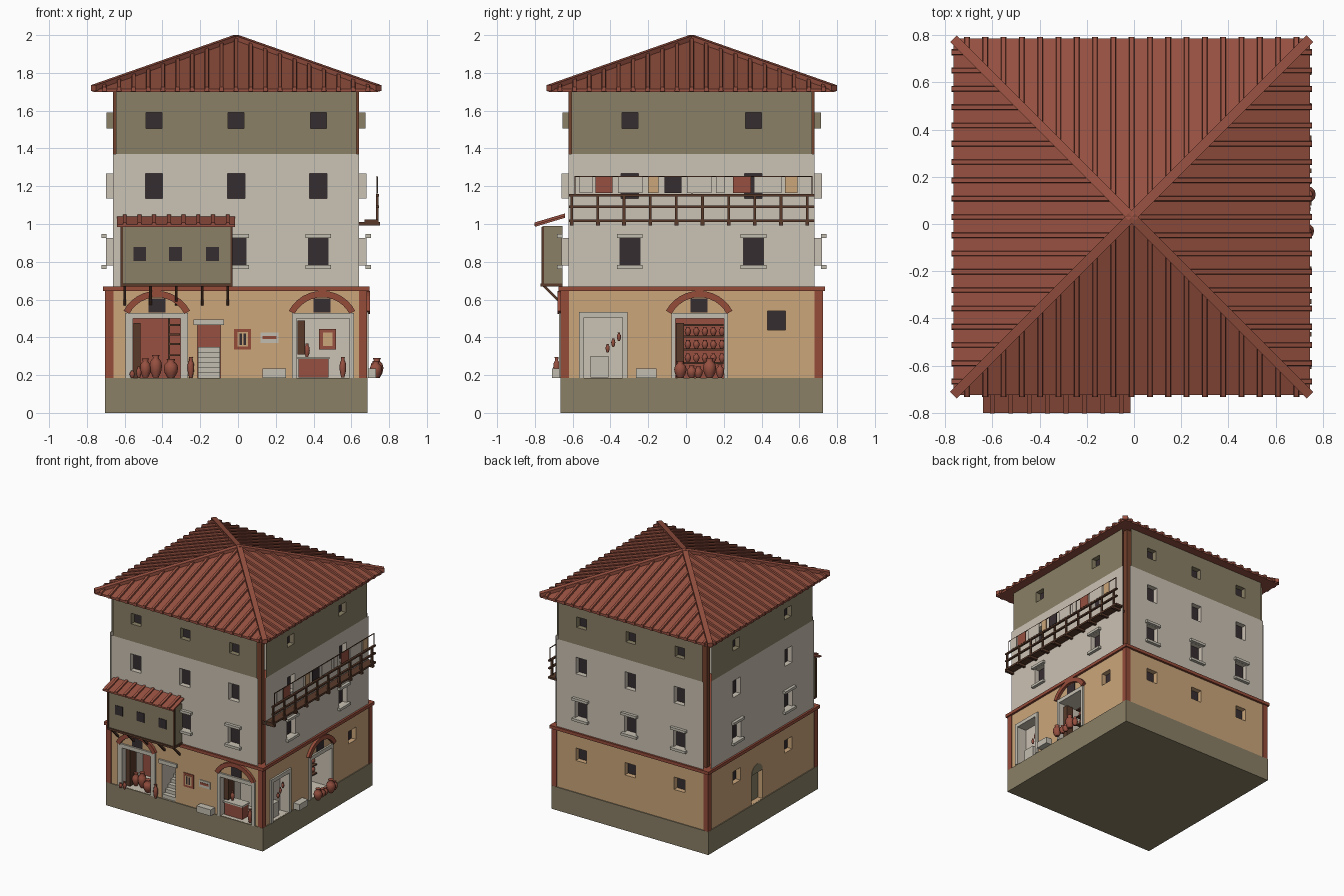
import bpy, bmesh, math
from mathutils import Matrix, Vector

if "Cube" in bpy.data.objects:
    bpy.data.objects.remove(bpy.data.objects["Cube"])

CENTRE = Vector((-0.01, 0.03, 0))


def material(name, r, g, b):
    m = bpy.data.materials.new(name)
    m.diffuse_color = [((c / 255 + 0.055) / 1.055) ** 2.4 for c in (r, g, b)] + [1]
    m.use_nodes = True
    m.node_tree.nodes["Principled BSDF"].inputs["Base Color"].default_value = m.diffuse_color
    return m


OLIVE = material("olive_plaster", 138, 128, 102)
TAN = material("tan_plaster", 203, 166, 123)
WHITE = material("white_plaster", 203, 194, 180)
RED = material("terracotta", 150, 80, 64)
BRICK = material("brick_red", 150, 76, 58)
DARK = material("dark_opening", 54, 45, 48)
WOOD = material("dark_wood", 88, 58, 42)
POST = material("post_brown", 116, 66, 46)
STONE = material("pale_stone", 196, 190, 176)


# local frame of a wall: u along it, v outward from the centre; side 0 front, 1 right, 2 back, 3 left
def world(side, p):
    return Matrix.Rotation(side * math.pi / 2, 3, 'Z') @ Vector((p[0], -p[1], p[2])) + CENTRE


def finish(name, bm, mats):
    me = bpy.data.meshes.new(name)
    bm.to_mesh(me)
    bm.free()
    for m in mats:
        me.materials.append(m)
    ob = bpy.data.objects.new(name, me)
    bpy.context.collection.objects.link(ob)
    return ob


# each solid is a cross-section swept along a vector
def part(name, mat, solids, sides=(0,)):
    bm = bmesh.new()
    for s in sides:
        for pts, vec in solids:
            a = [bm.verts.new(world(s, p)) for p in pts]
            b = [bm.verts.new(world(s, Vector(p) + Vector(vec))) for p in pts]
            bm.faces.new(a)
            bm.faces.new(b[::-1])
            for i in range(len(a)):
                j = (i + 1) % len(a)
                bm.faces.new((a[i], b[i], b[j], a[j]))
    bmesh.ops.recalc_face_normals(bm, faces=bm.faces)
    return finish(name, bm, [mat])


def sweep_u(u0, u1, vz):
    return [(u0, v, z) for v, z in vz], (u1 - u0, 0, 0)


def box(u0, u1, v0, v1, z0, z1):
    return sweep_u(u0, u1, [(v0, z0), (v0, z1), (v1, z1), (v1, z0)])


def square(h, z0, z1):
    return box(-h, h, -h, h, z0, z1)


# wall panel with recessed openings: (u0, u1, z0, z1, depth, back material, reveal material)
def panel(name, side, half, v, z0, z1, wall, holes):
    mats = [wall, DARK, RED, WHITE, OLIVE]
    bm = bmesh.new()

    def quad(pts, m):
        bm.faces.new([bm.verts.new(world(side, p)) for p in pts]).material_index = mats.index(m)

    def rect(a, b, c, d, depth=0):
        return [(a, v - depth, c), (b, v - depth, c), (b, v - depth, d), (a, v - depth, d)]
    us = sorted({-half, half, *[x for h in holes for x in h[:2]]})
    zs = sorted({z0, z1, *[x for h in holes for x in h[2:4]]})
    for a, b in zip(us, us[1:]):
        for c, d in zip(zs, zs[1:]):
            mu, mz = (a + b) / 2, (c + d) / 2
            if not any(h[0] < mu < h[1] and h[2] < mz < h[3] for h in holes):
                quad(rect(a, b, c, d), wall)
    for *r, depth, back, reveal in holes:
        f, k = rect(*r), rect(*r, depth)
        quad(k, back)
        for i in range(4):
            j = (i + 1) % 4
            quad((f[i], f[j], k[j], k[i]), reveal)
    return finish(name, bm, mats)


def window(u, w, z0, z1, wall):
    return (u - w / 2, u + w / 2, z0, z1, 0.04, DARK, wall)


# base, bands and corner posts
part("base", OLIVE, [square(0.695, 0, 0.185)])
part("floor_band", BRICK, [square(0.705, 0.645, 0.67)])
part("ground_corner_posts", BRICK, [box(0.65, 0.694, 0.65, 0.694, 0.185, 0.646)], range(4))
part("inner_corner_posts", POST, [box(0.61, 0.651, 0.61, 0.651, 0.185, 1.70)], range(4))

# walls of the three storeys
SHOP_L, SHOP_R, STAIR = (-0.545, -0.295), (0.32, 0.60), (-0.204, -0.083)
SHOP_S, DOOR_S = (-0.085, 0.17), (-0.57, -0.365)
ground = {
    0: [(*SHOP_L, 0.186, 0.50, 0.25, RED, WHITE), (*SHOP_R, 0.186, 0.50, 0.25, WHITE, WHITE),
        (*STAIR, 0.186, 0.465, 0.25, RED, WHITE)],
    1: [(*SHOP_S, 0.186, 0.50, 0.2, RED, WHITE), (*DOOR_S, 0.186, 0.505, 0.07, WHITE, WHITE),
        window(0.45, 0.095, 0.44, 0.54, TAN)],
    2: [window(u, 0.095, 0.44, 0.54, TAN) for u in (-0.435, 0, 0.435)],
    3: [window(u, 0.095, 0.44, 0.54, TAN) for u in (-0.327, 0.327)]
    + [(-0.14, 0.0, 0.186, 0.42, 0.04, OLIVE, TAN)]}
for s in range(4):
    us = (-0.435, 0, 0.435) if s % 2 == 0 else (-0.327, 0.327)
    panel("ground_wall", s, 0.651, 0.688, 0.185, 0.646, TAN, ground[s])
    panel("middle_wall", s, 0.651, 0.69, 0.67, 1.37, WHITE,
          [window(u, 0.105, 0.78, 0.925, WHITE) for u in us]
          + [window(u, 0.092, 1.135, 1.268, WHITE) for u in us])
    panel("top_wall", s, 0.637, 0.685, 1.36, 1.71, OLIVE, [window(u, 0.085, 1.505, 1.59, OLIVE) for u in us])
    part("sills_and_lintels", STONE, [box(u - 0.068, u + 0.068, 0.685, 0.713, z, z + 0.02)
                                      for u in us for z in (0.763, 0.926)], (s,))
part("arched_door_head", OLIVE, [([(-0.07 + 0.07 * math.cos(t * math.pi / 8), 0.685,
     0.42 + 0.07 * math.sin(t * math.pi / 8)) for t in range(9)], (0, 0.006, 0))], (3,))


# shop fronts: stone frame, brick arch and fanlight
def arch(c):
    ang = [math.radians(-62 + 124 * i / 12) for i in range(13)]
    pts = [(c + 0.199 * math.sin(a), 0.68, 0.447 + 0.199 * math.cos(a)) for a in ang]
    pts += [(c + 0.165 * math.sin(a), 0.68, 0.447 + 0.165 * math.cos(a)) for a in ang[::-1]]
    return pts, (0, 0.03, 0)


def frame(u0, u1, w, top):
    return [box(u0 - w, u0, 0.68, 0.702, 0.185, top), box(u1, u1 + w, 0.68, 0.702, 0.185, top),
            box(u0 - w, u1 + w, 0.68, 0.702, top, top + 0.03)]


part("front_shop_frames", STONE, frame(*SHOP_L, 0.04, 0.50) + frame(*SHOP_R, 0.025, 0.50))
part("side_shop_frames", STONE, frame(*SHOP_S, 0.022, 0.50) + frame(*DOOR_S, 0.026, 0.505), (1,))
part("stair_door_lintel", STONE, [box(-0.225, -0.065, 0.68, 0.702, 0.465, 0.495)])
part("front_arches", BRICK, [arch(-0.42), arch(0.455)])
part("side_arch", BRICK, [arch(0.04)], (1,))
part("front_fanlights", DARK, [box(c - 0.045, c + 0.045, 0.685, 0.691, 0.532, 0.605) for c in (-0.42, 0.455)])
part("side_fanlight", DARK, [box(-0.005, 0.085, 0.685, 0.691, 0.532, 0.605)], (1,))

# shop fittings
part("stair_steps", STONE, [box(-0.203, -0.084, 0.44, 0.68 - 0.035 * i, 0.186, 0.215 + 0.027 * i) for i in range(6)])
part("front_door_leaves", WOOD, [box(-0.543, -0.505, 0.58, 0.66, 0.187, 0.475), box(0.325, 0.365, 0.58, 0.66, 0.31, 0.49)])
part("side_door_leaf", WOOD, [box(-0.083, -0.04, 0.6, 0.66, 0.187, 0.475)], (1,))
part("front_shelves", WOOD, [box(-0.35, -0.296, 0.44, 0.56, z, z + 0.01) for z in (0.3, 0.36, 0.41, 0.46)]
     + [box(-0.36, -0.35, 0.44, 0.56, 0.187, 0.499)])
part("side_shelves", WOOD, [box(-0.04, 0.169, 0.49, 0.57, z, z + 0.01) for z in (0.26, 0.33, 0.40, 0.46)], (1,))
part("counter", RED, [box(0.33, 0.49, 0.58, 0.66, 0.187, 0.285)])
part("counter_top", STONE, [box(0.325, 0.495, 0.575, 0.668, 0.285, 0.297)])
part("shop_sign", RED, [box(0.44, 0.53, 0.44, 0.446, 0.335, 0.445)])
part("shop_sign_panel", TAN, [box(0.46, 0.51, 0.44, 0.45, 0.355, 0.425)])
part("stone_block", STONE, [box(-0.535, -0.44, 0.62, 0.66, 0.187, 0.30)], (1,))
part("front_bench", STONE, [box(0.14, 0.265, 0.685, 0.74, 0.185, 0.235)])
part("side_bench", STONE, [box(-0.295, -0.185, 0.685, 0.74, 0.185, 0.235)], (1,))

# wall niche and plaque
part("niche_border", BRICK, [box(-0.01, 0.08, 0.685, 0.694, 0.335, 0.445)])
part("niche_panel", TAN, [box(0.007, 0.063, 0.69, 0.697, 0.352, 0.428)])
part("niche_bars", DARK, [box(u, u + 0.012, 0.69, 0.699, 0.36, 0.42) for u in (0.018, 0.04)])
part("plaque", STONE, [box(0.13, 0.225, 0.685, 0.694, 0.37, 0.425)])
part("plaque_stripe", BRICK, [box(0.14, 0.215, 0.69, 0.697, 0.39, 0.408)])


# turned pots: (u, v, base z, radius, height)
def pots(name, side, items):
    bm = bmesh.new()
    for u, v, z, r, h in items:
        prof = [(0.45, 0), (0.85, 0.25), (1, 0.5), (0.85, 0.72), (0.45, 0.86), (0.6, 1)]
        rings = [[bm.verts.new(world(side, (u + r * k * math.cos(i * math.pi / 6),
                                            v + r * k * math.sin(i * math.pi / 6), z + h * t)))
                  for i in range(12)] for k, t in prof]
        for a, b in zip(rings, rings[1:]):
            for i in range(12):
                bm.faces.new((a[i], a[i - 1], b[i - 1], b[i])).smooth = True
        bm.faces.new(rings[0])
        bm.faces.new(rings[-1])
    bmesh.ops.recalc_face_normals(bm, faces=bm.faces)
    finish(name, bm, [RED])


pots("front_pots", 0, [(-0.345, 0.66, 0.185, 0.038, 0.1), (-0.425, 0.62, 0.187, 0.033, 0.12),
                       (-0.48, 0.62, 0.187, 0.03, 0.1), (-0.55, 0.715, 0.185, 0.014, 0.04),
                       (-0.515, 0.715, 0.185, 0.014, 0.06), (-0.24, 0.715, 0.185, 0.018, 0.11),
                       (0.565, 0.67, 0.187, 0.018, 0.11), (0.375, 0.62, 0.297, 0.015, 0.07)])
pots("side_pots", 1, [(-0.06, 0.74, 0.185, 0.033, 0.09), (0.0, 0.735, 0.185, 0.026, 0.065),
                      (0.035, 0.735, 0.185, 0.024, 0.06), (0.095, 0.745, 0.185, 0.035, 0.105),
                      (0.15, 0.74, 0.185, 0.022, 0.07)])
pots("shelf_pots", 1, [(-0.02 + 0.045 * i, 0.54, z, 0.017, 0.045) for i in range(5) for z in (0.27, 0.34, 0.41)])
pots("hanging_pots", 1, [(-0.445 + 0.03 * i, 0.655, 0.32 + 0.03 * i, 0.011, 0.045) for i in range(3)])

# front bay with its lean-to roof and struts
part("bay", OLIVE, [box(-0.605, -0.025, 0.685, 0.79, 0.68, 0.99)])
part("bay_windows", DARK, [box(u - 0.034, u + 0.034, 0.785, 0.794, 0.805, 0.878) for u in (-0.51, -0.32, -0.125)])
part("bay_frame", WOOD, [box(u, u + 0.012, 0.782, 0.796, 0.675, 0.985) for u in (-0.612, -0.03)]
     + [box(-0.612, -0.018, 0.685, 0.8, 0.668, 0.684)])
part("bay_struts", WOOD, [sweep_u(u - 0.007, u + 0.007, [(0.79, 0.67), (0.77, 0.67), (0.685, 0.585), (0.685, 0.565)])
                          for u in (-0.59, -0.453, -0.316, -0.18, -0.045)])
part("bay_roof", RED, [sweep_u(-0.63, -0.005, [(0.83, 0.985), (0.83, 0.997), (0.67, 1.045), (0.67, 1.033)])]
     + [sweep_u(-0.6 + 0.078 * i, -0.58 + 0.078 * i, [(0.832, 0.99), (0.832, 1.008), (0.67, 1.056), (0.67, 1.04)])
        for i in range(8)])

# balcony on the right side with drying cloths
posts = [-0.635 + 0.1385 * i for i in range(10)]
part("balcony_floor", WOOD, [box(-0.65, 0.65, 0.68, 0.755, 1.01, 1.025)]
     + [box(u - 0.01, u + 0.01, 0.65, 0.762, 0.992, 1.01) for u in posts], (1,))
part("balcony_railing", WOOD, [box(u - 0.007, u + 0.007, 0.74, 0.754, 1.02, 1.155) for u in posts]
     + [box(-0.65, 0.65, 0.74, 0.756, z, z + 0.012) for z in (1.085, 1.146)]
     + [box(-0.62, 0.64, 0.745, 0.749, 1.248, 1.254)]
     + [box(u, u + 0.005, 0.744, 0.749, 1.15, 1.254) for u in (-0.62, 0.0, 0.635)], (1,))
cloths = {WHITE: [(-0.595, -0.525), (-0.39, -0.26), (-0.025, 0.105), (0.13, 0.175), (0.33, 0.475)],
          RED: [(-0.51, -0.42), (0.22, 0.315)], TAN: [(-0.23, -0.175), (0.495, 0.56)], DARK: [(-0.145, -0.055)]}
for mat, spans in cloths.items():
    part("drying_cloths", mat, [box(a, b, 0.744, 0.75, 1.165, 1.248) for a, b in spans], (1,))

# hipped roof with tile ribs and hip ridges
E, Z0, Z1 = 0.755, 1.715, 1.98
slope = (Z1 - Z0) / E
part("roof_eaves", RED, [square(E, 1.698, Z0)])
part("roof_slopes", RED, [([(-E, E, Z0), (E, E, Z0), (0, 0, Z1)], (0, 0, -0.012))], range(4))
ribs = []
for i in range(-9, 10):
    u, v = i * 0.0775, E + 0.008
    z = Z0 - 0.008 * slope
    ribs.append(([(u - 0.013, v, z - 0.012), (u + 0.013, v, z - 0.012), (u + 0.009, v, z + 0.014),
                  (u - 0.009, v, z + 0.014)], (0, abs(u) - v, (v - abs(u)) * slope)))
part("roof_tile_ribs", RED, ribs, range(4))
w = 0.014
part("hip_ridges", RED, [([(E + w, E - w, Z0 - 0.01), (E - w, E + w, Z0 - 0.01), (E - w, E + w, Z0 + 0.02),
                           (E + w, E - w, Z0 + 0.02)], (-E, -E, Z1 - Z0))], range(4))
